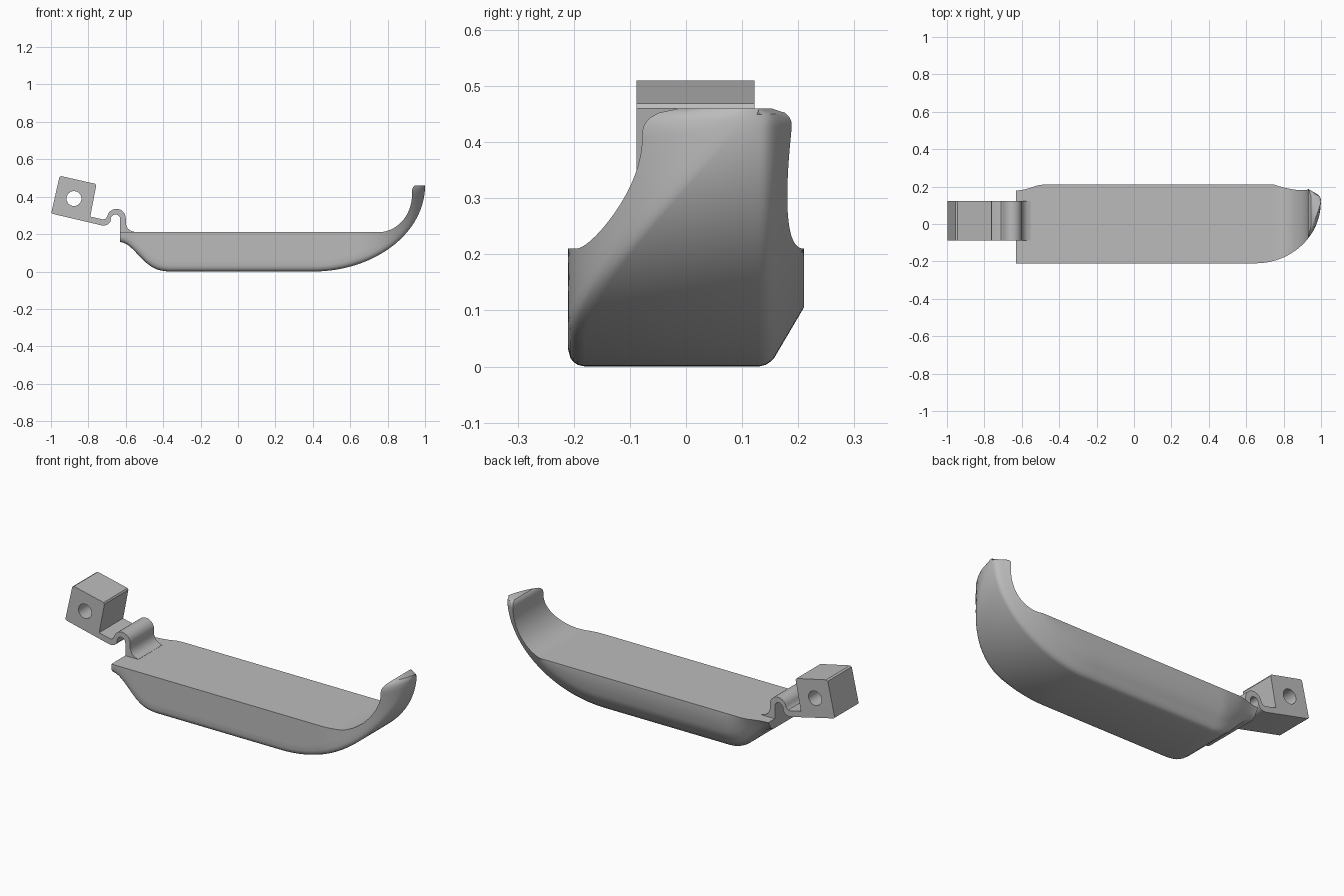
import bpy, bmesh
from math import sin, cos, pi, sqrt, radians
from mathutils import Vector
from mathutils.geometry import intersect_point_line

cube = bpy.data.objects.get("Cube")
if cube:
    bpy.data.objects.remove(cube, do_unlink=True)

grey = bpy.data.materials.new("plain grey")
grey.use_nodes = True
grey.diffuse_color = (0.5, 0.5, 0.5, 1)
grey.node_tree.nodes["Principled BSDF"].inputs["Base Color"].default_value = (0.5, 0.5, 0.5, 1)

TOP, WIDTH, DECK = 0.46, 0.21, 0.21


def finish(obj, angle):
    obj.data.materials.clear()
    obj.data.materials.append(grey)
    bpy.ops.object.select_all(action='DESELECT')
    obj.select_set(True)
    bpy.context.view_layer.objects.active = obj
    bpy.ops.object.shade_smooth_by_angle(angle=radians(angle))


# Body rails: outer (underside) and inner (deck) curves in the x-z plane
stern = [(-.63, .158), (-.612, .154), (-.59, .143), (-.56, .117), (-.52, .075),
         (-.49, .046), (-.46, .024), (-.43, .01), (-.40, .003), (-.37, 0)]
outer = [Vector((x, 0, z)) for x, z in stern]
inner = [Vector((x, 0, DECK)) for x, z in stern]
STEPS = 64
for i in range(STEPS + 1):
    t = i / STEPS
    a = t * pi / 2
    outer.append(Vector((.4 + .6 * sin(a), 0, TOP - TOP * cos(a))))
    if t < .5:
        inner.append(Vector((.4 + .7 * t, 0, DECK)))
    elif t < .9:
        b = (t - .5) / .4 * pi / 2
        inner.append(Vector((.75 + .18 * sin(b), 0, .41 - .2 * cos(b))))
    else:
        v = (t - .9) / .1
        inner.append(Vector((.93 + .015 * v ** 4, 0, .41 + .05 * v)))


def depth_of(p):
    """Distance from a point to the underside curve."""
    best = 9
    for a, b in zip(outer, outer[1:]):
        q, f = intersect_point_line(p, a, b)
        q = a if f < 0 else b if f > 1 else q
        best = min(best, (p - q).length)
    return best


def round_inset(gap, r):
    """Inset of a quarter-round edge at a given distance from its face."""
    return r - sqrt(max(0, r * r - (r - gap) ** 2)) if gap < r else 0


def left_side(p, d):
    u = min(1, max(0, (p.x - .65) / .35))
    curve = .12 - .33 * sqrt(1 - u * u)
    return curve + round_inset(d, .03 * (1 - .6 * u))


def right_side(d):
    if d < .015:
        return .13 + .027 * sqrt(d / .015)
    return min(WIDTH, .157 + (d - .015) * .59)


# Curved tray, lofted through cross-sections
depths = [0, .003, .008, .015, .03, .06, .105]
bm = bmesh.new()
rings = []
for o, n in zip(outer, inner):
    length = (n - o).length
    scale = min(1, length / .12)
    near, far = [], []
    for depth in [d * scale for d in depths] + [length]:
        p = o.lerp(n, depth / length)
        d = depth_of(p)
        lo, hi = left_side(p, d), right_side(d)
        limit = (hi - lo) * .45
        gap = max(0, TOP - p.z)
        lo += min(limit, round_inset(gap, .045))
        hi -= min(limit, round_inset(gap, .028))
        near.append(bm.verts.new((p.x, lo, p.z)))
        far.append(bm.verts.new((p.x, hi, p.z)))
    rings.append(near + far[::-1])
for r, s in zip(rings, rings[1:]):
    for k in range(len(r)):
        m = (k + 1) % len(r)
        bm.faces.new((r[k], r[m], s[m], s[k]))
bm.faces.new(rings[0])
bm.faces.new(rings[-1])
bmesh.ops.recalc_face_normals(bm, faces=bm.faces)
mesh = bpy.data.meshes.new("curved_tray")
bm.to_mesh(mesh)
bm.free()
tray = bpy.data.objects.new("curved_tray", mesh)
bpy.context.collection.objects.link(tray)
finish(tray, 35)


def arc(cx, cz, r, start, end, n=14):
    angles = [radians(start + (end - start) * i / n) for i in range(n + 1)]
    return [(cx + r * cos(a), cz + r * sin(a)) for a in angles]


# Hinge bracket: block with a pin hole, strip and hooked spring, one extruded profile
profile = [(-.998, .314), (-.99, .308), (-.73, .247), (-.712, .246), (-.695, .252), (-.683, .266)]
profile += arc(-.655, .28, .025, 180, 0)
profile += [(-.63, .16), (-.6, .16), (-.55, .205), (-.55, .211), (-.572, .217), (-.59, .231), (-.6, .255)]
profile += arc(-.65, .285, .05, 0, 165)
profile += [(-.704, .287), (-.712, .28), (-.725, .279), (-.79, .294), (-.758, .46), (-.763, .469),
            (-.945, .51), (-.955, .505)]
curve = bpy.data.curves.new("hinge_bracket", 'CURVE')
curve.dimensions = '2D'
curve.fill_mode = 'BOTH'
curve.extrude = .105
for points in (profile, arc(-.877, .39, .04, 0, 345, 23)):
    spline = curve.splines.new('POLY')
    spline.points.add(len(points) - 1)
    for pt, (x, z) in zip(spline.points, points):
        pt.co = (x, z, 0, 1)
    spline.use_cyclic_u = True
bracket = bpy.data.objects.new("hinge_bracket", curve)
bpy.context.collection.objects.link(bracket)
bracket.rotation_euler.x = pi / 2
bracket.location.y = .017
bpy.ops.object.select_all(action='DESELECT')
bracket.select_set(True)
bpy.context.view_layer.objects.active = bracket
bpy.ops.object.convert(target='MESH')
bracket = bpy.context.view_layer.objects.active
bm = bmesh.new()
bm.from_mesh(bracket.data)
bmesh.ops.remove_doubles(bm, verts=bm.verts, dist=.0001)
bmesh.ops.recalc_face_normals(bm, faces=bm.faces)
bm.to_mesh(bracket.data)
bm.free()
finish(bracket, 35)
